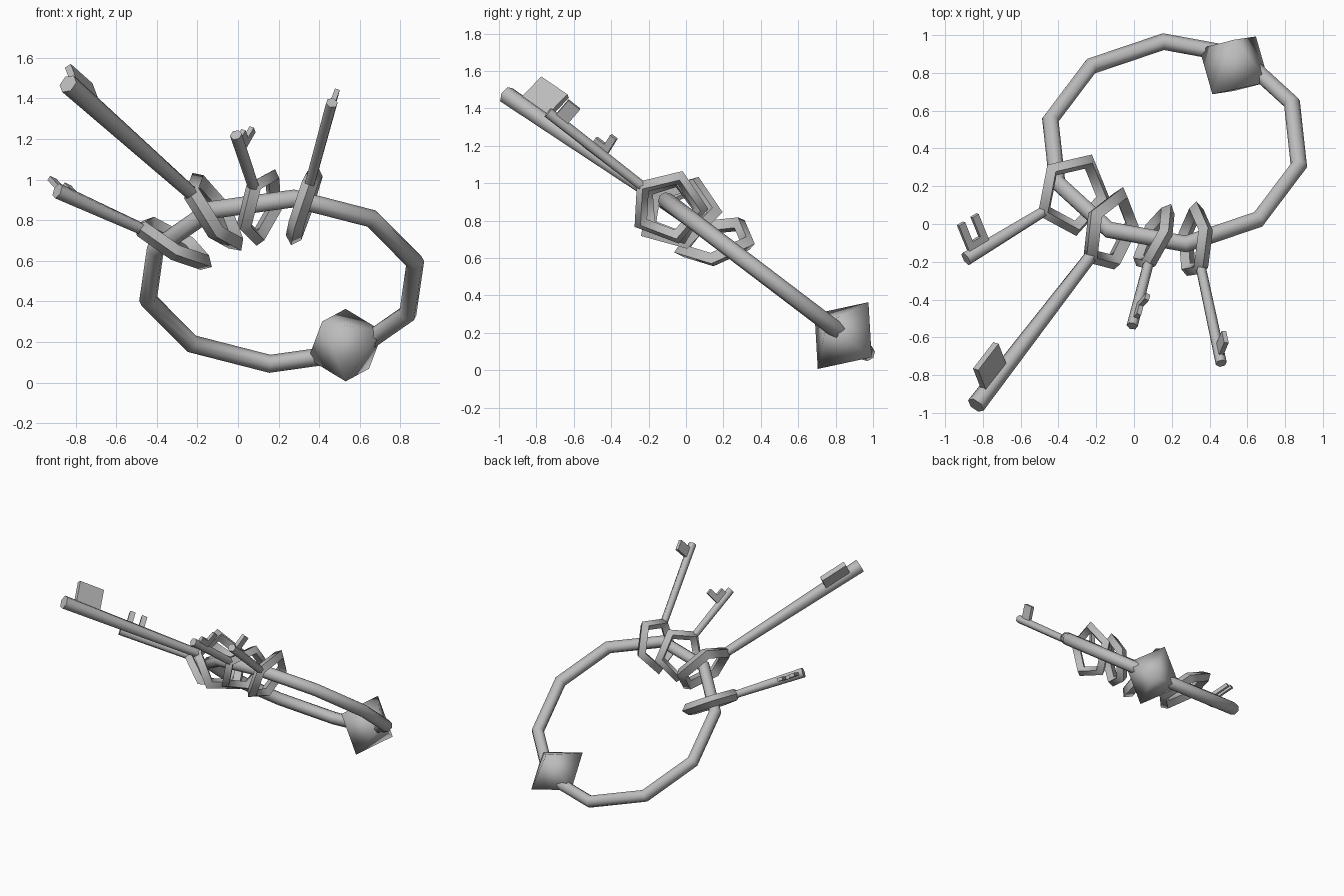
import bpy, bmesh, math
from mathutils import Matrix, Vector

if "Cube" in bpy.data.objects:
    bpy.data.objects.remove(bpy.data.objects["Cube"])

# Single metal colour
metal = bpy.data.materials.new("grey_metal")
metal.use_nodes = True
GREY = (0.5, 0.5, 0.5, 1)
metal.diffuse_color = GREY
metal.node_tree.nodes["Principled BSDF"].inputs["Base Color"].default_value = GREY


def frame(origin, along, side):
    """Local x runs along the part, y sideways in its plane, z is the normal."""
    x = Vector(along).normalized()
    y = Vector(side)
    y = (y - x * y.dot(x)).normalized()
    m = Matrix((x, y, x.cross(y))).transposed().to_4x4()
    m.translation = origin
    return m


def finish(ob, name, matrix, angle):
    ob.name = name
    ob.matrix_world = matrix
    ob.data.materials.clear()
    ob.data.materials.append(metal)
    bpy.ops.object.select_all(action='DESELECT')
    ob.select_set(True)
    bpy.context.view_layer.objects.active = ob
    bpy.ops.object.shade_smooth_by_angle(angle=math.radians(angle))


def hoop(name, matrix, radius, tube, sides, tube_sides):
    bpy.ops.mesh.primitive_torus_add(major_segments=sides, minor_segments=tube_sides,
                                     major_radius=radius, minor_radius=tube)
    finish(bpy.context.object, name, matrix, 65)


def bm_object(name, bm, matrix, angle):
    bmesh.ops.recalc_face_normals(bm, faces=bm.faces)
    mesh = bpy.data.meshes.new(name)
    bm.to_mesh(mesh)
    bm.free()
    ob = bpy.data.objects.new(name, mesh)
    bpy.context.collection.objects.link(ob)
    finish(ob, name, matrix, angle)


def shaft(name, matrix, start, end, r_start, r_end):
    bm = bmesh.new()
    turn = Matrix.Translation(((start + end) / 2, 0, 0)) @ Matrix.Rotation(math.pi / 2, 4, 'Y')
    bmesh.ops.create_cone(bm, cap_ends=True, segments=6, radius1=r_start,
                          radius2=r_end, depth=end - start, matrix=turn)
    bm_object(name, bm, matrix, 65)


def teeth(name, matrix, length, blocks, thick):
    """Blocks are (nearest, farthest) from the tip, and height above the axis."""
    bm = bmesh.new()
    for near, far, height in blocks:
        place = Matrix.Translation((length - (near + far) / 2, height / 2, 0))
        size = Matrix.Diagonal((far - near, height, thick, 1))
        bmesh.ops.create_cube(bm, size=1, matrix=place @ size)
    bm_object(name, bm, matrix, 30)


# Large ten-sided ring, tilted back
SLOPE = Vector((0, 0.796, -0.605))
across = Vector((1, 0, 0))
centre = Vector((0.215, 0.43, 0.5))
a = math.radians(95)
first = across * math.cos(a) + SLOPE * math.sin(a)
second = SLOPE * math.cos(a) - across * math.sin(a)
hoop("large_ring", frame(centre, first, second), 0.675, 0.045, 10, 8)

# Eight-faced bead on the ring
bead = bmesh.new()
axes = (Vector((0.224, 0, 0)), Vector((0, 0.215, 0)), Vector((0, 0, 0.224)))
for axis in axes:
    bead.verts.new(axis)
    bead.verts.new(-axis)
bmesh.ops.convex_hull(bead, input=bead.verts)
b = math.radians(59)
bead_x = across * math.cos(b) + SLOPE * math.sin(b)
bead_y = SLOPE * math.cos(b) - across * math.sin(b)
bm_object("ring_bead", bead, frame((0.53, 0.84, 0.185), bead_x, bead_y), 120)

# Keys: bow centre, tip, side the teeth face, bow radius, tube, shaft radii, teeth, thickness
KEYS = {
    "long_key": ((-0.125, -0.035, 0.84), (-0.837, -0.96, 1.472), (-0.27, 0.66, 0.70),
                 0.195, 0.045, 0.034, 0.05, [(0.09, 0.29, 0.19)], 0.035),
    "forked_key": ((-0.325, 0.16, 0.69), (-0.89, -0.185, 0.945), (-0.34, 0.855, 0.385),
                   0.19, 0.042, 0.03, 0.04,
                   [(0.03, 0.07, 0.19), (0.12, 0.16, 0.19), (0.03, 0.16, 0.07)], 0.025),
    "short_key": ((0.11, -0.08, 0.865), (-0.01, -0.54, 1.22), (0.44, 0.48, 0.76),
                  0.165, 0.04, 0.028, 0.03,
                  [(0.04, 0.1, 0.065), (0.1, 0.14, 0.13)], 0.025),
    "slim_key": ((0.325, -0.095, 0.875), (0.462, -0.738, 1.378), (0.275, 0.62, 0.735),
                 0.175, 0.04, 0.027, 0.03, [(0.04, 0.12, 0.125)], 0.025),
}
for name, (bow, tip, side, radius, tube, r0, r1, blocks, thick) in KEYS.items():
    run = Vector(tip) - Vector(bow)
    m = frame(bow, run, side)
    hoop(name + "_bow", m, radius, tube, 5, 4)
    shaft(name + "_shaft", m, radius, run.length, r0, r1)
    teeth(name + "_teeth", m, run.length, blocks, thick)
